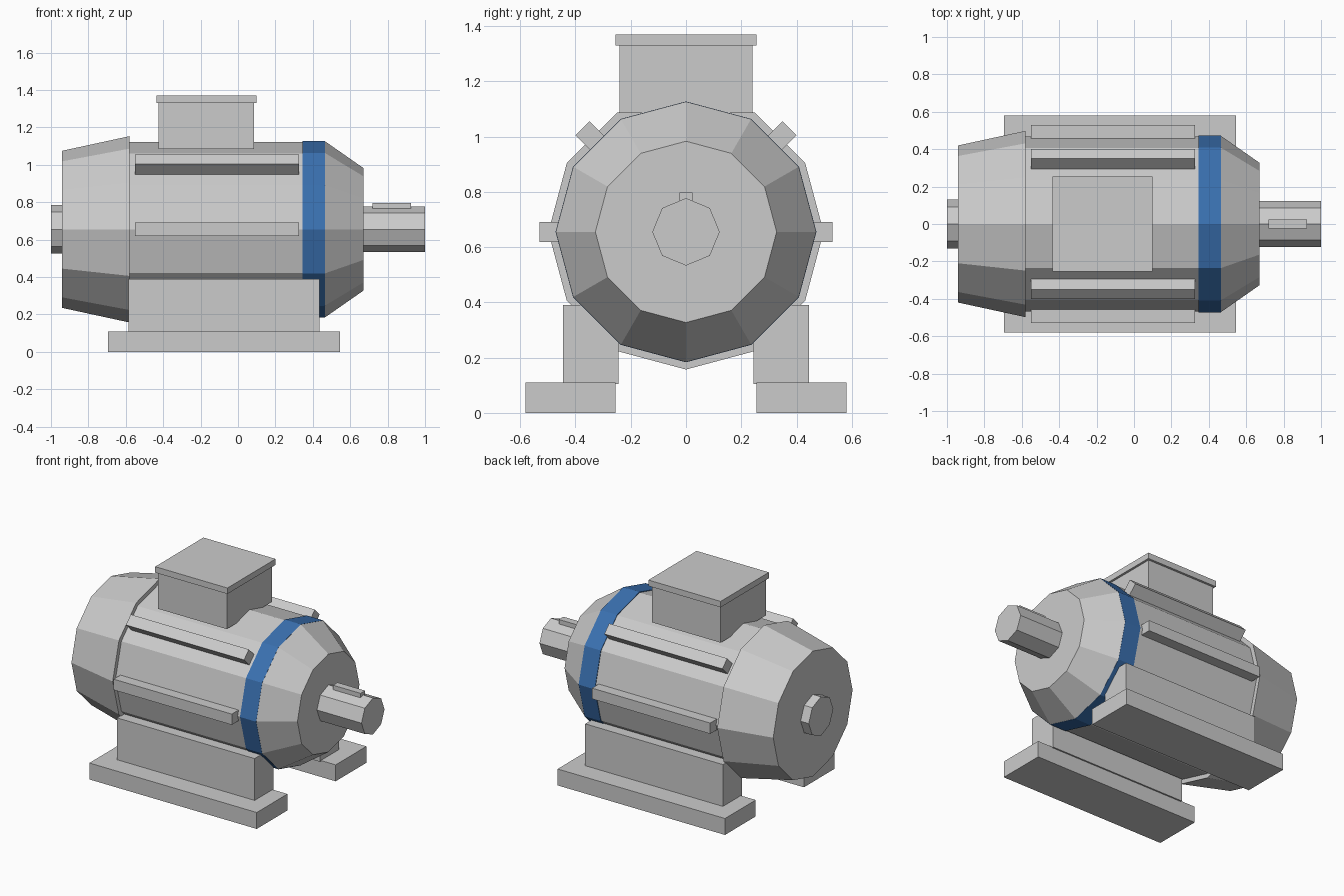
import bpy, bmesh, math
from mathutils import Matrix, Vector

if "Cube" in bpy.data.objects:
    bpy.data.objects.remove(bpy.data.objects["Cube"])

AXIS_Z = 0.655  # height of the shaft axis


def material(name, rgb):
    m = bpy.data.materials.new(name)
    m.diffuse_color = (*rgb, 1)
    m.use_nodes = True
    m.node_tree.nodes["Principled BSDF"].inputs["Base Color"].default_value = m.diffuse_color
    return m


GREY = material("light grey", (0.60, 0.60, 0.60))
BLUE = material("blue", (0.042, 0.162, 0.434))


def finish(name, bm, mat):
    bmesh.ops.recalc_face_normals(bm, faces=bm.faces)
    me = bpy.data.meshes.new(name)
    bm.to_mesh(me)
    bm.free()
    me.materials.append(mat)
    ob = bpy.data.objects.new(name, me)
    bpy.context.collection.objects.link(ob)
    return ob


def drum(name, x0, x1, r0, r1, sides=12, mat=GREY):
    """Faceted drum along x, radius r0 at x0 and r1 at x1."""
    bm = bmesh.new()
    place = Matrix.Translation(((x0 + x1) / 2, 0, AXIS_Z)) @ Matrix.Rotation(math.pi / 2, 4, 'Y')
    bmesh.ops.create_cone(bm, cap_ends=True, segments=sides, radius1=r0, radius2=r1,
                          depth=x1 - x0, matrix=place)
    return finish(name, bm, mat)


def box(name, lo, hi, place=Matrix.Identity(4)):
    lo, hi = Vector(lo), Vector(hi)
    bm = bmesh.new()
    bmesh.ops.create_cube(bm, size=1, matrix=place @ Matrix.Translation((lo + hi) / 2)
                          @ Matrix.Diagonal((*(hi - lo), 1)))
    return finish(name, bm, GREY)


# Housing, from the fan end to the drive end
drum("fan_cover", -0.94, -0.58, 0.42, 0.498)
drum("stator_body", -0.60, 0.35, 0.468, 0.468)
drum("blue_band", 0.345, 0.465, 0.472, 0.472, mat=BLUE)
drum("drive_end_bell", 0.465, 0.67, 0.471, 0.328)

# Shaft ends and key
drum("drive_shaft", 0.65, 1.0, 0.122, 0.122, 8)
drum("rear_shaft_stub", -1.0, -0.92, 0.13, 0.13, 8)
box("shaft_key", (0.72, -0.024, 0.74), (0.925, 0.024, 0.797))

# Cooling ribs: level and at 45 degrees on both sides
for i, deg in enumerate((0, 45, 135, 180)):
    place = Matrix.Translation((0, 0, AXIS_Z)) @ Matrix.Rotation(math.radians(deg), 4, 'X')
    box(f"cooling_rib_{i + 1}", (-0.55, 0.42, -0.036), (0.325, 0.53, 0.036), place)

# Terminal box
box("terminal_box", (-0.425, -0.24, 1.085), (0.085, 0.24, 1.34))
box("terminal_box_lid", (-0.435, -0.255, 1.33), (0.10, 0.255, 1.37))

# Feet, one on each side
for side, s in (("front", -1), ("back", 1)):
    for part, x0, x1, y0, y1, z0, z1 in (("leg", -0.585, 0.435, 0.245, 0.445, 0.105, 0.39),
                                         ("foot_pad", -0.695, 0.545, 0.255, 0.58, 0.0, 0.11)):
        ya, yb = sorted((s * y0, s * y1))
        box(f"{side}_{part}", (x0, ya, z0), (x1, yb, z1))
